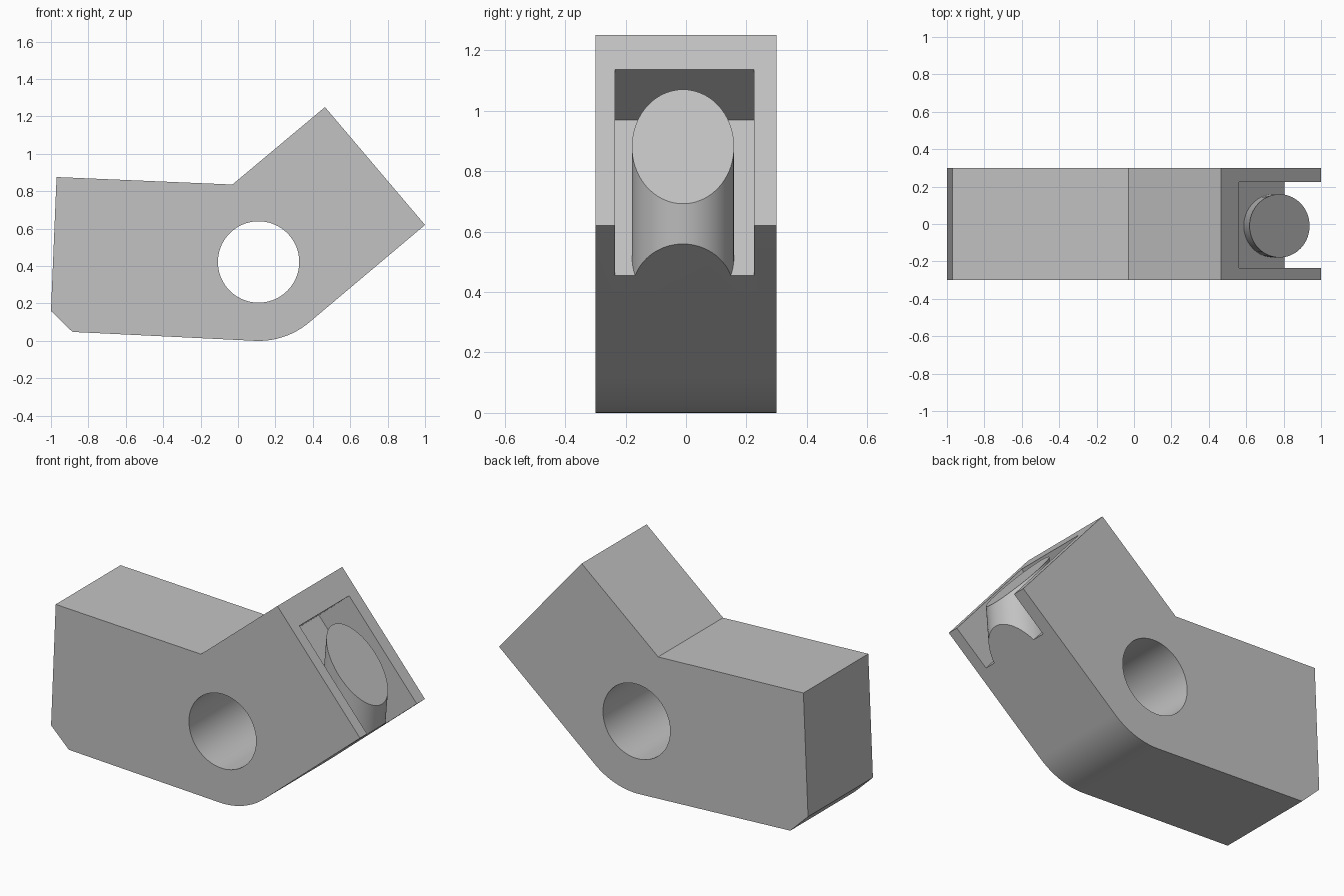
import bpy, bmesh, math
from mathutils import Vector

cube = bpy.data.objects.get("Cube")
if cube:
    bpy.data.objects.remove(cube, do_unlink=True)

grey = bpy.data.materials.new("plain grey")
grey.use_nodes = True
colour = (0.54, 0.54, 0.54, 1)
grey.diffuse_color = colour
grey.node_tree.nodes["Principled BSDF"].inputs["Base Color"].default_value = colour


def sweep(name, ring, offset):
    """Solid made by sweeping a closed ring of points along an offset."""
    bm = bmesh.new()
    face = bm.faces.new([bm.verts.new(p) for p in ring])
    moved = bmesh.ops.extrude_face_region(bm, geom=[face], use_keep_orig=True)
    verts = [g for g in moved["geom"] if isinstance(g, bmesh.types.BMVert)]
    bmesh.ops.translate(bm, vec=offset, verts=verts)
    bmesh.ops.recalc_face_normals(bm, faces=bm.faces)
    mesh = bpy.data.meshes.new(name)
    bm.to_mesh(mesh)
    bm.free()
    mesh.materials.append(grey)
    obj = bpy.data.objects.new(name, mesh)
    bpy.context.collection.objects.link(obj)
    return obj


def cut(target, cutter):
    """Subtract the cutter and discard it."""
    mod = target.modifiers.new("cut", "BOOLEAN")
    mod.operation, mod.solver, mod.object = "DIFFERENCE", "EXACT", cutter
    bpy.context.view_layer.objects.active = target
    bpy.ops.object.modifier_apply(modifier=mod.name)
    bpy.data.objects.remove(cutter, do_unlink=True)


def arc(cx, cz, r, start, end, n):
    return [(cx + r * math.cos(math.radians(start + (end - start) * i / n)),
             cz + r * math.sin(math.radians(start + (end - start) * i / n)))
            for i in range(n + 1)]


def prism(name, profile, y0, y1):
    return sweep(name, [(x, y0, z) for x, z in profile], (0, y1 - y0, 0))


# Bent body with a rounded elbow concentric with the bore
profile = [(-1, 0.16), (-0.97, 0.876), (-0.03, 0.836), (0.465, 1.25), (1, 0.62)]
profile += arc(0.11, 0.42, 0.42, 310.3, 267.5, 16) + [(-0.885, 0.048)]
body = prism("bent_block", profile, -0.3, 0.3)

# Cross bore
cut(body, prism("bore_cutter", arc(0.11, 0.422, 0.2175, 0, 360, 72)[:-1], -0.5, 0.5))

# Frame of the sloping end face
corner = Vector((0.465, 0, 1.25))
down = Vector((0.535, 0, -0.63)).normalized()
out = Vector((0.63, 0, 0.535)).normalized()

# Pocket in the end face, open at the underside, with a slanted post left standing
spots = [corner + down * a + out * b
         for a, b in ((0.15, -0.257), (1.2, -0.257), (1.2, 0.1), (0.15, 0.1))]
pocket = prism("pocket_cutter", [(p.x, p.z) for p in spots], -0.235, 0.225)
axis = Vector((0.085, 0, 1))
centre = corner + down * 0.484 + Vector((0, -0.01, 0))
ring = []
for i in range(72):
    t = math.tau * i / 72
    ring.append(centre + down * 0.248 * math.cos(t)
                + Vector((0, 0.169 * math.sin(t), 0)) + axis * 0.4)
cut(pocket, sweep("post", ring, axis * -1.4))
cut(body, pocket)

bpy.ops.object.select_all(action="DESELECT")
body.select_set(True)
bpy.context.view_layer.objects.active = body
bpy.ops.object.shade_smooth_by_angle(angle=math.radians(20))
